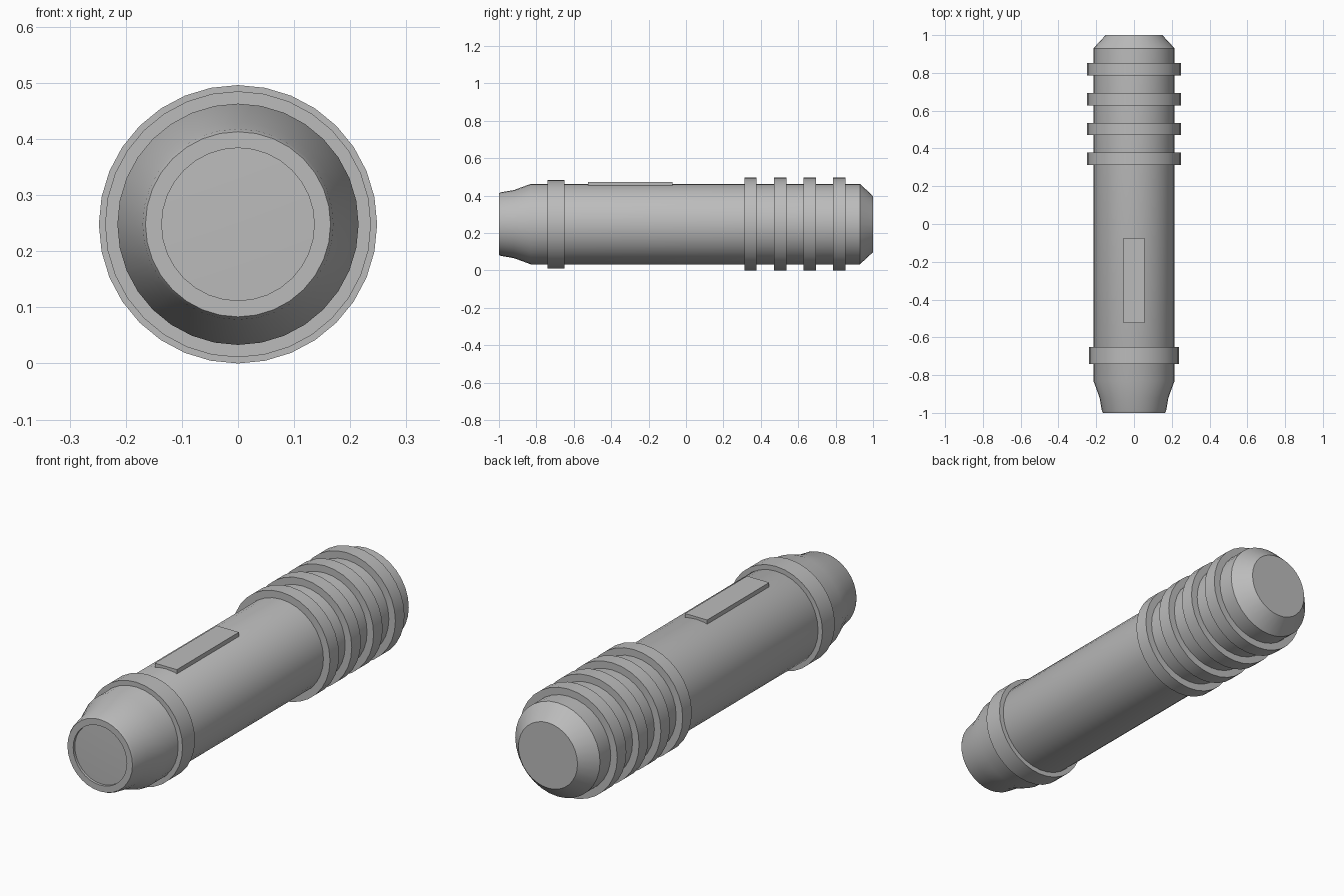
import bpy
import bmesh
from math import pi, sin, cos, radians

SIDES = 32
AXIS_Z = 0.248

if "Cube" in bpy.data.objects:
    bpy.data.objects.remove(bpy.data.objects["Cube"])

grey = bpy.data.materials.new("plain grey")
grey.use_nodes = True
colour = (0.5, 0.5, 0.5, 1)
grey.diffuse_color = colour
grey.node_tree.nodes["Principled BSDF"].inputs["Base Color"].default_value = colour


def finish(name, bm, smooth=True):
    """Turn a bmesh into a named object with the shared material."""
    bmesh.ops.recalc_face_normals(bm, faces=bm.faces)
    mesh = bpy.data.meshes.new(name)
    bm.to_mesh(mesh)
    bm.free()
    mesh.materials.append(grey)
    obj = bpy.data.objects.new(name, mesh)
    bpy.context.collection.objects.link(obj)
    if smooth:
        bpy.ops.object.select_all(action='DESELECT')
        obj.select_set(True)
        bpy.context.view_layer.objects.active = obj
        bpy.ops.object.shade_smooth_by_angle(angle=radians(30))
    return obj


def lathe(name, profile):
    """Revolve (y, radius) points about the long axis; radius 0 is a pole."""
    bm = bmesh.new()
    loops = []
    for y, r in profile:
        count = SIDES if r else 1
        loops.append([bm.verts.new((r * sin(2 * pi * i / SIDES), y,
                                    AXIS_Z + r * cos(2 * pi * i / SIDES)))
                      for i in range(count)])
    for a, b in zip(loops, loops[1:]):
        for i in range(SIDES):
            j = (i + 1) % SIDES
            corners = [a[i % len(a)], a[j % len(a)], b[j % len(b)], b[i % len(b)]]
            bm.faces.new(list(dict.fromkeys(corners)))
    return finish(name, bm)


# Body: recessed front disc, lip, flared neck, long barrel, chamfered tail
lathe("body", [(-0.992, 0), (-0.988, 0.136), (-1, 0.136), (-1, 0.165),
               (-0.99, 0.17), (-0.92, 0.182), (-0.83, 0.215),
               (0.93, 0.215), (1, 0.15), (1, 0)])


def collar(name, y0, y1, radius):
    lathe(name, [(y0, 0.2), (y0, radius), (y1, radius), (y1, 0.2), (y0, 0.2)])


# Front collar and four grip rings
collar("front_collar", -0.74, -0.65, 0.237)
for k in range(4):
    start = 0.312 + 0.158 * k
    collar(f"grip_ring_{k + 1}", start, start + 0.066, 0.248)

# Raised switch plate on top
bm = bmesh.new()
bmesh.ops.create_cube(bm, size=1)
bmesh.ops.scale(bm, vec=(0.112, 0.45, 0.022), verts=bm.verts)
bmesh.ops.translate(bm, vec=(0, -0.298, 0.463), verts=bm.verts)
finish("switch_plate", bm, smooth=False)
